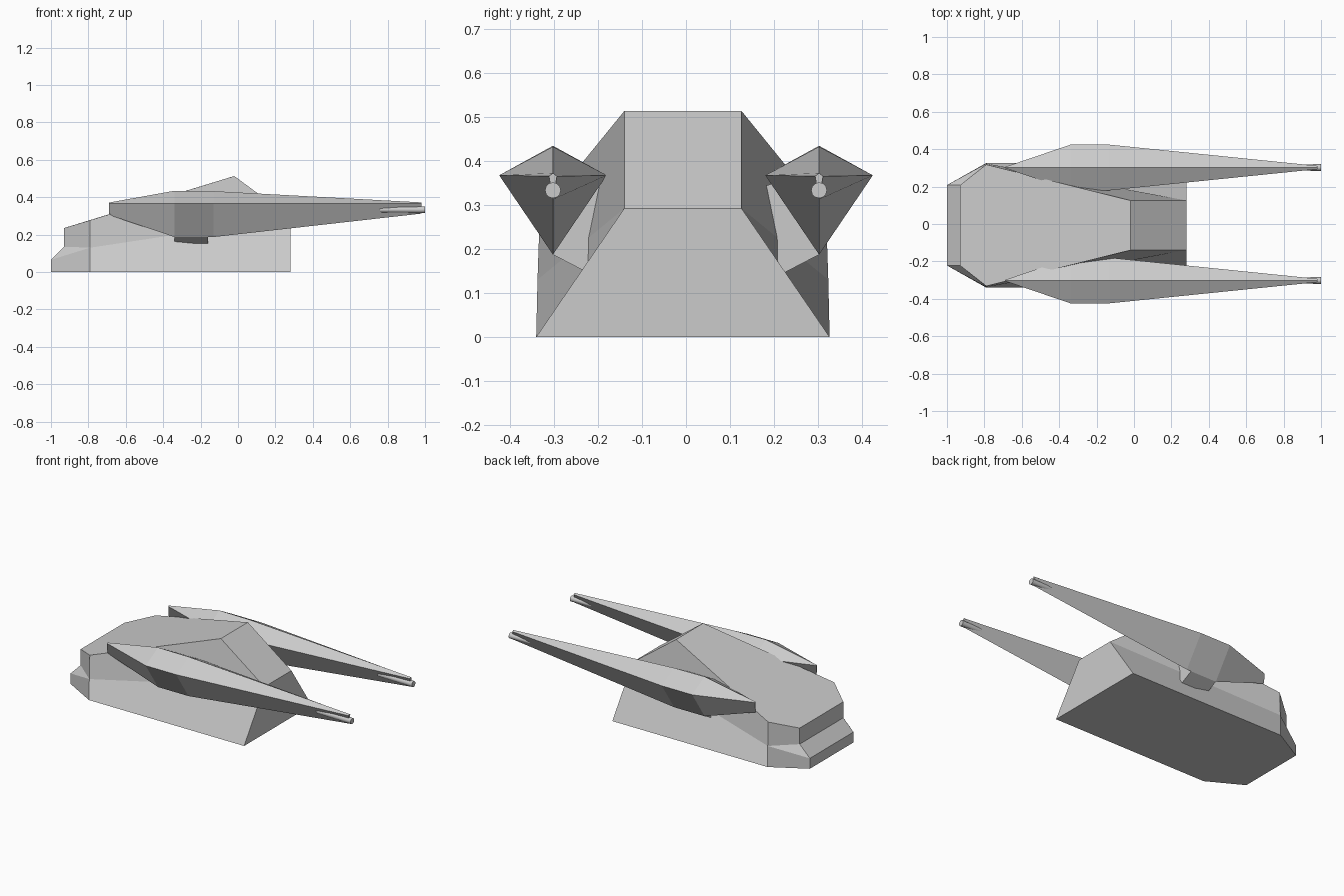
import bpy, bmesh, math
from mathutils import Matrix

if "Cube" in bpy.data.objects:
    bpy.data.objects.remove(bpy.data.objects["Cube"])

grey = bpy.data.materials.new("hull grey")
grey.diffuse_color = (0.6, 0.6, 0.6, 1)
grey.use_nodes = True
grey.node_tree.nodes["Principled BSDF"].inputs["Base Color"].default_value = grey.diffuse_color


def finish(name, bm):
    bmesh.ops.recalc_face_normals(bm, faces=bm.faces)
    me = bpy.data.meshes.new(name)
    bm.to_mesh(me)
    bm.free()
    me.materials.append(grey)
    ob = bpy.data.objects.new(name, me)
    bpy.context.collection.objects.link(ob)
    return ob


def loft(name, rings):
    """Skin matching closed rings and cap both ends."""
    bm = bmesh.new()
    vs = [[bm.verts.new(p) for p in r] for r in rings]
    n = len(rings[0])
    for a, b in zip(vs, vs[1:]):
        for i in range(n):
            j = (i + 1) % n
            bm.faces.new((a[i], a[j], b[j], b[i]))
    bm.faces.new(vs[0])
    bm.faces.new(vs[-1])
    return finish(name, bm)


# Wedge hull: one side's corners (x, half width, z), mirrored across its centre line
CY = -0.007
side = {
    "n0": (-1, .215, 0), "n1": (-1, .215, .065), "n2": (-.93, .215, .135), "n3": (-.93, .215, .235),
    "m0": (-.79, .333, 0), "m1": (-.79, .33, .13), "m2": (-.79, .325, .277),
    "r0": (.28, .333, 0), "r1": (.28, .133, .292), "peak": (-.02, .133, .513),
}
bm = bmesh.new()
L = {k: bm.verts.new((x, CY - y, z)) for k, (x, y, z) in side.items()}
R = {k: bm.verts.new((x, CY + y, z)) for k, (x, y, z) in side.items()}
for S in (L, R):
    for f in ("n0 n1 m1 m0", "n1 n2 m1", "n2 n3 m2 m1", "m0 m1 r1 r0", "m1 m2 peak r1"):
        bm.faces.new([S[k] for k in f.split()])
# Faces spanning the hull: nose steps, rear slope, rear wall
for a, b in (("n0", "n1"), ("n1", "n2"), ("n2", "n3"), ("peak", "r1"), ("r1", "r0")):
    bm.faces.new((L[a], L[b], R[b], R[a]))
# Deck and belly
for ks in (("n3", "m2", "peak"), ("n0", "m0", "r0")):
    bm.faces.new([L[k] for k in ks] + [R[k] for k in reversed(ks)])
finish("hull", bm)

# Pod stations: x, half width, top z, edge z, bottom z
stations = [(-.69, .003, .371, .367, .305), (-.34, .122, .434, .367, .187),
            (-.13, .122, .432, .367, .187), (.98, .009, .372, .365, .312)]

for s, label in ((-1, "near"), (1, "far")):
    cy = .302 * s
    # Diamond-section tapered pod
    loft(label + "_pod", [[(x, cy, t), (x, cy + w, e), (x, cy, b), (x, cy - w, e)]
                          for x, w, t, e, b in stations])

    # Short pylon joining pod to hull
    section = [(.302, .187), (.225, .147), (.15, .16), (.12, .32), (.2, .35), (.29, .3)]
    loft(label + "_pylon", [[(x, s * y, z) for y, z in section] for x in (-.34, -.16)])

    # Gun barrel, narrow where it leaves the pod
    bm = bmesh.new()
    bmesh.ops.create_cone(bm, cap_ends=True, segments=12, radius1=.015, radius2=.018, depth=.24,
                          matrix=Matrix.Translation((.88, cy, .333)) @ Matrix.Rotation(math.pi / 2, 4, 'Y'))
    for f in bm.faces:
        f.smooth = len(f.verts) == 4
    finish(label + "_barrel", bm)
